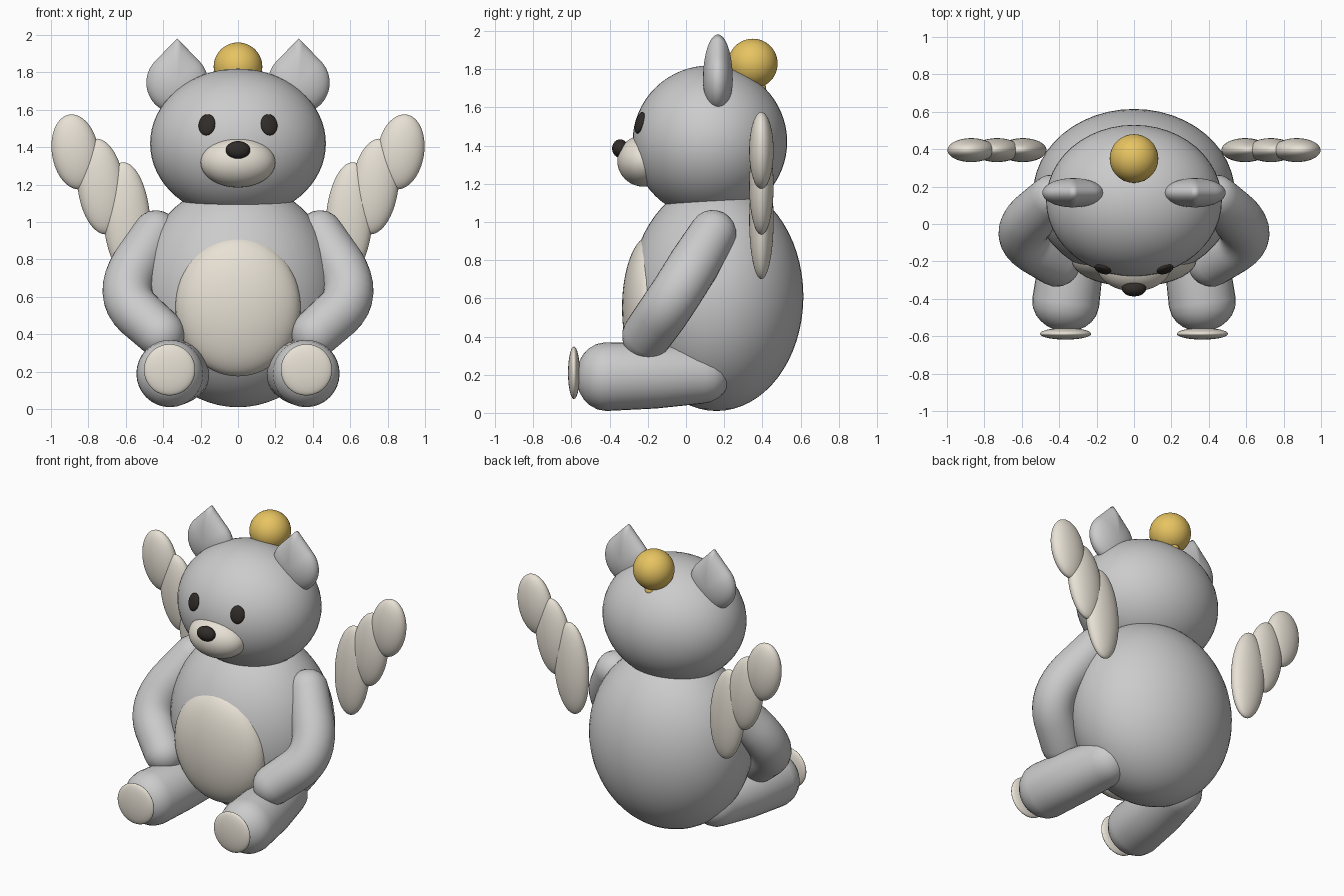
import bpy, bmesh
from math import sin, cos, pi, radians, atan2, acos
from mathutils import Vector, Matrix, Euler

if "Cube" in bpy.data.objects:
    bpy.data.objects.remove(bpy.data.objects["Cube"])


def material(name, rgb):
    m = bpy.data.materials.new(name)
    m.diffuse_color = (*rgb, 1)
    m.use_nodes = True
    m.node_tree.nodes["Principled BSDF"].inputs["Base Color"].default_value = m.diffuse_color
    return m


CREAM = material("cream", (0.80, 0.75, 0.66))
GOLD = material("gold", (0.80, 0.55, 0.12))
DARK = material("dark", (0.03, 0.025, 0.022))


def finish(bm, name, mat=None):
    bmesh.ops.recalc_face_normals(bm, faces=bm.faces)
    for f in bm.faces:
        f.smooth = True
    mesh = bpy.data.meshes.new(name)
    bm.to_mesh(mesh)
    bm.free()
    ob = bpy.data.objects.new(name, mesh)
    bpy.context.collection.objects.link(ob)
    if mat:
        mesh.materials.append(mat)
    return ob


def ellipsoid(name, loc, radii, mat=None, rot=(0, 0, 0)):
    bm = bmesh.new()
    bmesh.ops.create_uvsphere(bm, u_segments=48, v_segments=32, radius=1)
    bm.transform(Matrix.LocRotScale(Vector(loc), Euler([radians(a) for a in rot]), Vector(radii)))
    return finish(bm, name, mat)


def limb(name, points, radii, squash=1.0, sides=32):
    """Round-ended tube along points, with a radius at each point."""
    pts = [Vector(p) for p in points]
    n = len(pts)
    tan = [(pts[min(i + 1, n - 1)] - pts[max(i - 1, 0)]).normalized() for i in range(n)]
    caps = [radians(a) for a in (86, 75, 62, 48, 34, 18)]
    rings = [(pts[0] - tan[0] * radii[0] * sin(a) * squash, tan[0], radii[0] * cos(a)) for a in caps]
    rings += list(zip(pts, tan, radii))
    rings += [(pts[-1] + tan[-1] * radii[-1] * sin(a), tan[-1], radii[-1] * cos(a)) for a in reversed(caps)]
    bm = bmesh.new()
    loops = []
    for c, t, r in rings:
        u = (Vector((1, 0, 0)) - t * t.x).normalized()
        v = t.cross(u)
        loops.append([bm.verts.new(c + r * (u * cos(k * 2 * pi / sides) + v * sin(k * 2 * pi / sides)))
                      for k in range(sides)])
    for a, b in zip(loops, loops[1:]):
        for k in range(sides):
            j = (k + 1) % sides
            bm.faces.new((a[k], a[j], b[j], b[k]))
    bm.faces.new(loops[0])
    bm.faces.new(loops[-1])
    return finish(bm, name)


def ear(name, loc, radius, tip, depth):
    """Flattened ball whose outline is drawn up into a point."""
    bm = bmesh.new()
    bmesh.ops.create_uvsphere(bm, u_segments=64, v_segments=32, radius=1,
                              matrix=Matrix.Rotation(pi / 2, 4, 'X'))
    tangent = acos(radius / tip)
    for v in bm.verts:
        a = abs(atan2(v.co.x, v.co.z))
        k = radius / cos(tangent - a) if a < tangent else radius
        v.co = Vector((v.co.x * k, v.co.y * depth, v.co.z * k)) + Vector(loc)
    return finish(bm, name)


def bent_path(a, corner, b, steps=8):
    """Two straight runs joined by a rounded corner."""
    a, corner, b = Vector(a), Vector(corner), Vector(b)
    m, n = a.lerp(corner, 0.5), corner.lerp(b, 0.5)
    curve = [m.lerp(corner, i / steps).lerp(corner.lerp(n, i / steps), i / steps) for i in range(steps + 1)]
    return [a] + curve + [b]


# Body and head
ellipsoid("body", (0, 0.16, 0.61), (0.54, 0.455, 0.60))
ellipsoid("belly_patch", (0, -0.19, 0.55), (0.335, 0.145, 0.375), CREAM)
ellipsoid("head", (0, 0.125, 1.42), (0.47, 0.405, 0.40))
ellipsoid("snout", (0, -0.22, 1.32), (0.20, 0.14, 0.135), CREAM)
ellipsoid("nose", (0, -0.345, 1.385), (0.065, 0.042, 0.048), DARK)

# Ball on the back of the head, with its small base
ellipsoid("head_ball", (0, 0.35, 1.83), (0.13, 0.13, 0.13), GOLD)
ellipsoid("ball_base", (0, 0.385, 1.70), (0.035, 0.035, 0.035), GOLD)

# Paired parts
for s, side in ((1, "right"), (-1, "left")):
    ellipsoid(f"eye_{side}", (s * 0.166, -0.242, 1.52), (0.046, 0.02, 0.058), DARK, (-15, 0, s * 18))
    ear(f"ear_{side}", (s * 0.325, 0.167, 1.745), 0.165, 0.237, 0.078)

    arm = bent_path((s * 0.44, 0.14, 0.94), (s * 0.645, -0.06, 0.61), (s * 0.415, -0.205, 0.405))
    limb(f"arm_{side}", arm, [0.123] + [0.134] * 9 + [0.13])

    limb(f"leg_{side}", [(s * 0.365, -0.42, 0.19), (s * 0.33, -0.16, 0.195), (s * 0.29, 0.08, 0.20)],
         [0.18, 0.172, 0.152], squash=0.86)
    ellipsoid(f"foot_pad_{side}", (s * 0.366, -0.587, 0.21), (0.137, 0.031, 0.137), CREAM)

    # Wing feathers, inner to outer
    for i, (x, z, rz, tilt) in enumerate(((0.594, 1.01, 0.31, 4), (0.732, 1.19, 0.257, 7), (0.87, 1.375, 0.202, 9))):
        ellipsoid(f"wing_feather_{side}_{i + 1}", (s * x, 0.395, z), (0.125, 0.064, rz), CREAM, (0, s * tilt, 0))
